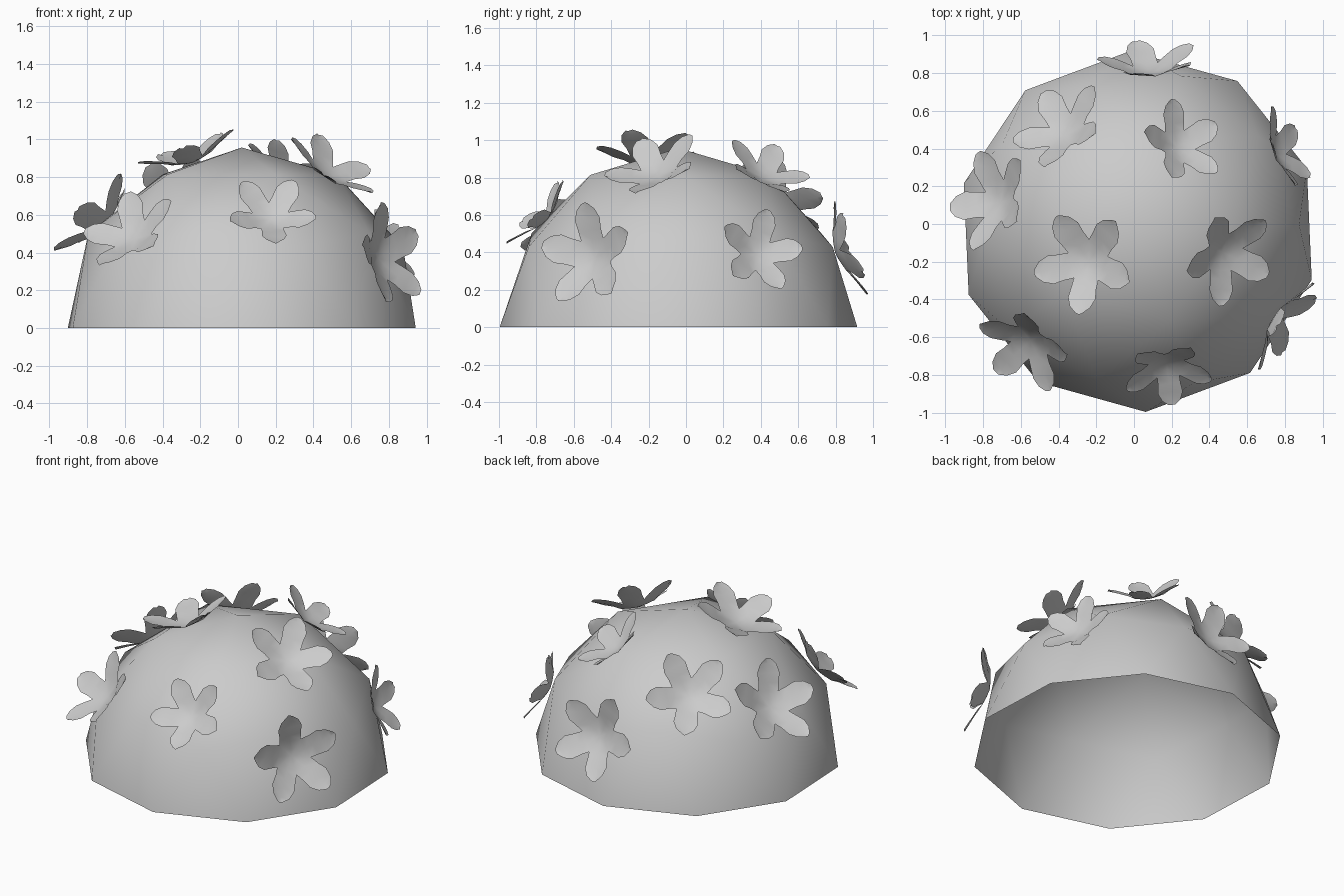
import bpy, bmesh, math
from mathutils import Vector, Matrix
from mathutils.bvhtree import BVHTree

if "Cube" in bpy.data.objects:
    bpy.data.objects.remove(bpy.data.objects["Cube"])

C = Vector((0.02, -0.04, 0.0))   # dome centre
R = 0.957                        # dome radius


def finish(bm, name):
    mesh = bpy.data.meshes.new(name)
    bm.to_mesh(mesh)
    bm.free()
    for p in mesh.polygons:
        p.use_smooth = True
    ob = bpy.data.objects.new(name, mesh)
    bpy.context.collection.objects.link(ob)
    return ob


# Open low-poly dome: upper half of a coarse icosphere
bm = bmesh.new()
bmesh.ops.create_icosphere(bm, subdivisions=2, radius=R,
                           matrix=Matrix.Rotation(math.radians(2.5), 4, 'Z'))
low = [v for v in bm.verts if v.co.z < -0.01]
bmesh.ops.delete(bm, geom=low, context='VERTS')
bmesh.ops.translate(bm, verts=bm.verts, vec=C)
bm.normal_update()
DOME = BVHTree.FromBMesh(bm)
finish(bm, "dome")

# Petal rows: distance along petal, half width, height of the midline
ROWS = [(0.17, 0.1235, 0.03), (0.34, 0.247, 0.08), (0.50, 0.25, 0.14),
        (0.70, 0.275, 0.22), (0.87, 0.20, 0.29), (0.98, 0.07, 0.33)]


def flower(name, centre, tip, size):
    """Five-petal cupped flower on a dome facet, one petal aimed at tip."""
    hit, n, _, _ = DOME.ray_cast(C, (Vector(centre) - C).normalized())
    if n.dot(hit - C) < 0:
        n = -n
    pos = hit + n * 0.012
    d = Vector(tip) - pos
    ax = (d - n * d.dot(n)).normalized()
    ay = n.cross(ax)
    frame = Matrix((ax, ay, n)).transposed().to_4x4()
    frame = Matrix.Translation(pos) @ frame @ Matrix.Scale(size, 4)
    bm = bmesh.new()
    for k in range(5):
        m = frame @ Matrix.Rotation(math.tau * k / 5, 4, 'Z')
        hub = bm.verts.new(m @ Vector((0, 0, 0)))
        prev = None
        for i, (x, w, z) in enumerate(ROWS):
            edge = z + (0.0 if i < 2 else 0.03)
            mid = x + (0.03 if i > 3 else 0)
            row = [bm.verts.new(m @ Vector(p)) for p in
                   ((x, -w, edge), (mid, 0, z), (x, w, edge))]
            for j in range(2):
                if prev:
                    bm.faces.new((prev[j], row[j], row[j + 1], prev[j + 1]))
                else:
                    bm.faces.new((hub, row[j], row[j + 1]))
            prev = row
    bmesh.ops.remove_doubles(bm, verts=bm.verts, dist=0.002)
    finish(bm, name)


# Flowers: centre, one petal tip, radius
FLOWERS = [
    ((-0.24, -0.20, 0.88), (-0.24, -0.50, 0.80), 0.28),
    ((0.48, -0.15, 0.83), (0.43, -0.41, 0.77), 0.27),
    ((0.23, 0.42, 0.82), (0.20, 0.66, 0.80), 0.24),
    ((-0.37, 0.50, 0.69), (-0.22, 0.75, 0.72), 0.275),
    ((-0.74, 0.12, 0.57), (-0.99, 0.10, 0.45), 0.285),
    ((-0.57, -0.64, 0.49), (-0.34, -0.65, 0.62), 0.27),
    ((0.18, -0.77, 0.60), (0.20, -0.95, 0.47), 0.24),
    ((0.78, -0.51, 0.39), (0.80, -0.57, 0.69), 0.285),
    ((0.77, 0.39, 0.40), (0.80, 0.46, 0.64), 0.235),
    ((0.09, 0.82, 0.41), (0.00, 1.00, 0.16), 0.275),
]
for i, f in enumerate(FLOWERS):
    flower(f"flower_{i + 1}", *f)
